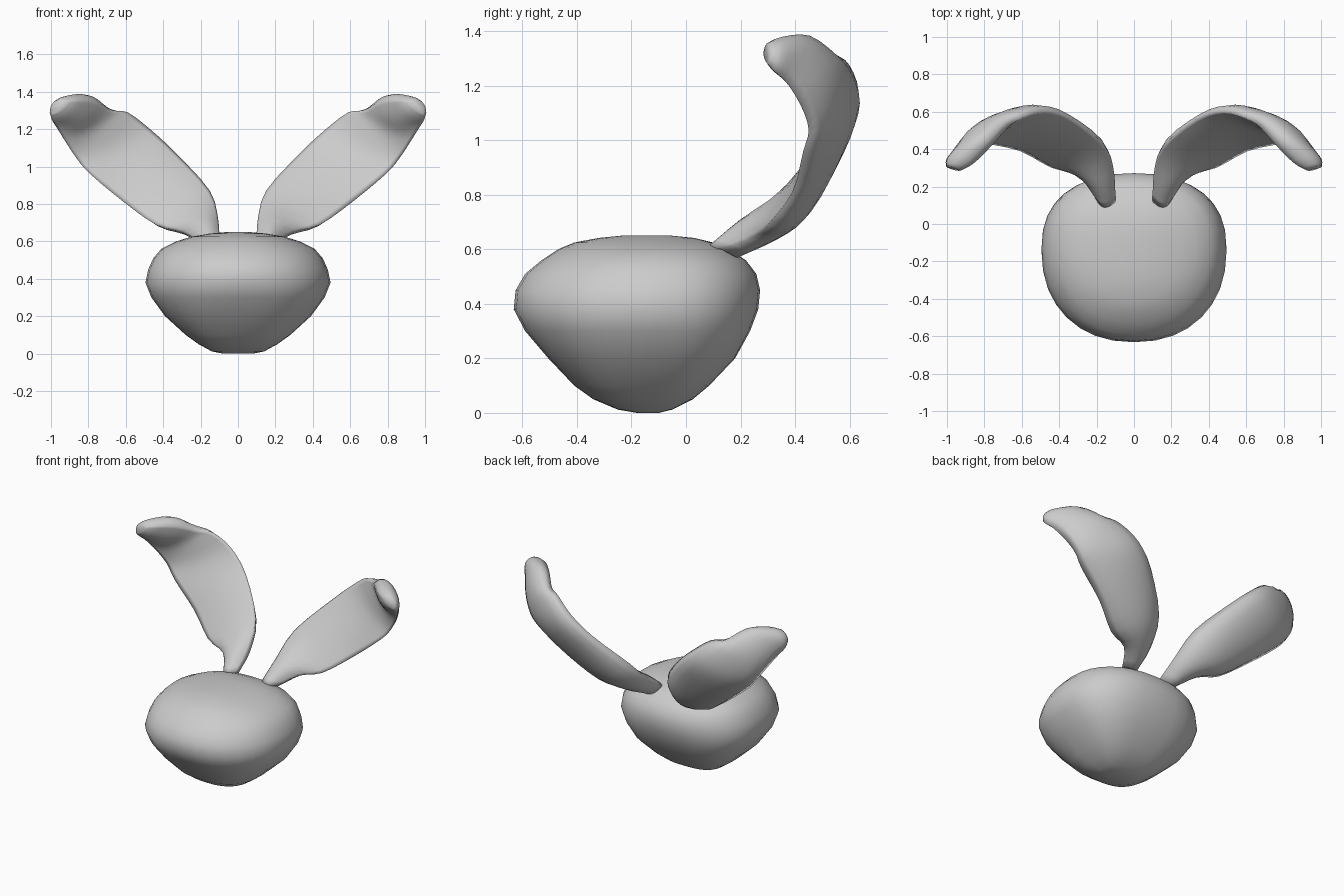
import bpy, bmesh, math
from mathutils import Vector as V

if "Cube" in bpy.data.objects:
    bpy.data.objects.remove(bpy.data.objects["Cube"])


def loft(name, rings):
    """Skin a list of closed rings, capping both ends."""
    bm = bmesh.new()
    loops = [[bm.verts.new(p) for p in r] for r in rings]
    n = len(loops[0])
    for a, b in zip(loops, loops[1:]):
        for i in range(n):
            j = (i + 1) % n
            bm.faces.new((a[i], a[j], b[j], b[i]))
    bm.faces.new(loops[0][::-1])
    bm.faces.new(loops[-1])
    bmesh.ops.recalc_face_normals(bm, faces=bm.faces)
    me = bpy.data.meshes.new(name)
    bm.to_mesh(me)
    bm.free()
    me.polygons.foreach_set("use_smooth", [True] * len(me.polygons))
    ob = bpy.data.objects.new(name, me)
    bpy.context.collection.objects.link(ob)
    return ob


# Head: horizontal rings (z, front y, back y, half width)
levels = [(0.00, -0.18, -0.10, 0.08), (0.012, -0.25, -0.05, 0.14),
          (0.05, -0.34, 0.025, 0.21), (0.10, -0.41, 0.085, 0.28),
          (0.20, -0.505, 0.18, 0.39), (0.30, -0.59, 0.235, 0.463),
          (0.38, -0.632, 0.265, 0.495), (0.45, -0.625, 0.272, 0.48),
          (0.51, -0.59, 0.258, 0.453), (0.56, -0.53, 0.22, 0.41),
          (0.60, -0.47, 0.16, 0.33), (0.625, -0.41, 0.10, 0.25),
          (0.642, -0.32, 0.03, 0.15), (0.65, -0.24, -0.05, 0.06)]
rings = []
for z, f, b, w in levels:
    ring = []
    mid = f + (b - f) * 0.55          # widest line, slightly behind the middle
    low = max(0, min(1, (0.42 - z) / 0.3))
    for i in range(32):
        a = math.tau * i / 32
        c, s = math.cos(a), math.sin(a)
        e = (0.85 if s > 0 else 0.93) - 0.17 * low   # squarer towards the chin
        x = math.copysign(abs(c) ** e, c) * w
        y = mid + (b - mid if s > 0 else mid - f) * math.copysign(abs(s) ** e, s)
        ring.append((x, y, z))
    rings.append(ring)
loft("head", rings)

# Ear stations: upper edge, lower edge, middle of front face, middle of back face
stations = [
    ((.10, .12, .615), (.20, .13, .60), (.155, .08, .61), (.15, .19, .57)),
    ((.105, .26, .71), (.30, .26, .65), (.19, .19, .70), (.20, .34, .645)),
    ((.15, .41, .87), (.44, .30, .69), (.28, .34, .80), (.31, .46, .74)),
    ((.33, .56, 1.07), (.61, .39, .81), (.46, .465, .97), (.49, .56, .92)),
    ((.47, .60, 1.20), (.79, .43, .96), (.62, .51, 1.08), (.64, .605, 1.06)),
    ((.59, .57, 1.29), (.86, .45, 1.04), (.72, .49, 1.16), (.75, .585, 1.17)),
    ((.67, .52, 1.30), (.92, .42, 1.13), (.79, .45, 1.20), (.82, .54, 1.27)),
    ((.76, .42, 1.345), (.97, .37, 1.21), (.84, .38, 1.24), (.88, .45, 1.36)),
    ((.85, .33, 1.355), (.995, .33, 1.25), (.91, .31, 1.28), (.96, .36, 1.36)),
    ((.92, .29, 1.345), (.995, .30, 1.28), (.945, .285, 1.31), (.985, .31, 1.345)),
]


def smooth_path(pts, steps=3):
    """Catmull-Rom points through the given points."""
    p = [V(q) for q in pts]
    p = [p[0] * 2 - p[1]] + p + [p[-1] * 2 - p[-2]]
    out = []
    for a, b, c, d in zip(p, p[1:], p[2:], p[3:]):
        for k in range(steps):
            t = k / steps
            out.append((b * 2 + (c - a) * t + (a * 2 - b * 5 + c * 4 - d) * t * t
                        + (b * 3 - a - c * 3 + d) * t ** 3) / 2)
    return out + [p[-2]]


def ear_ring(side, st):
    A, B, F, K = st
    M = (A + B) / 2
    ts = [0, .06, .2, .35, .5, .65, .8, .94, 1]
    front = [A.lerp(B, t) + (F - M) * 4 * t * (1 - t) for t in ts]
    back = [A.lerp(B, t) + (K - M) * 2 * math.sqrt(t * (1 - t)) for t in ts[-2:0:-1]]
    return [V((p.x * side, p.y, p.z)) for p in front + back]


# Ears, mirrored left and right
dense = list(zip(*[smooth_path(path) for path in zip(*stations)]))
for name, side in (("right_ear", 1), ("left_ear", -1)):
    loft(name, [ear_ring(side, s) for s in dense])
